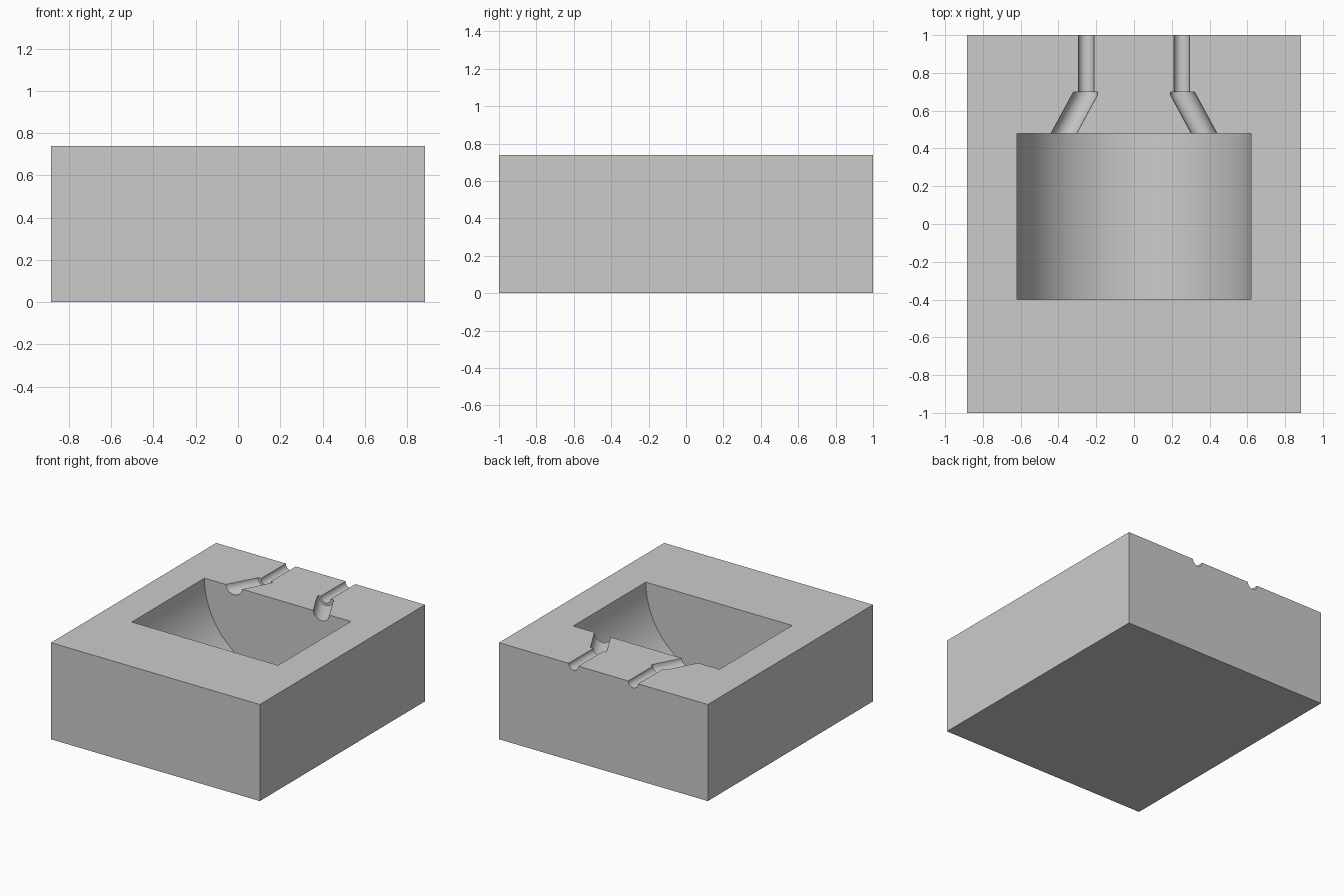
import bpy
import bmesh
from math import radians, atan2, hypot
from mathutils import Matrix, Vector

old = bpy.data.objects.get("Cube")
if old:
    bpy.data.objects.remove(old, do_unlink=True)

WIDTH, DEPTH, HEIGHT = 1.77, 2.0, 0.74
CAVITY_R, CAVITY_FRONT, CAVITY_BACK = 0.62, -0.40, 0.48
BEND_Y = 0.70

grey = bpy.data.materials.new("plain grey")
grey.use_nodes = True
grey.diffuse_color = (0.6, 0.6, 0.6, 1)
grey.node_tree.nodes["Principled BSDF"].inputs["Base Color"].default_value = (0.6, 0.6, 0.6, 1)


def make_object(name, bm):
    bmesh.ops.recalc_face_normals(bm, faces=bm.faces)
    mesh = bpy.data.meshes.new(name)
    bm.to_mesh(mesh)
    bm.free()
    mesh.materials.append(grey)
    obj = bpy.data.objects.new(name, mesh)
    bpy.context.collection.objects.link(obj)
    return obj


def rod_cutter(name, x, y0, y1, radius, sides):
    """Cylinder along y, centred on the top face of the block."""
    bm = bmesh.new()
    place = Matrix.Translation((x, (y0 + y1) / 2, HEIGHT)) @ Matrix.Rotation(radians(90), 4, "X")
    bmesh.ops.create_cone(bm, cap_ends=True, segments=sides, radius1=radius,
                          radius2=radius, depth=y1 - y0, matrix=place)
    return make_object(name, bm)


def runner_cutter(name, start, end, radius):
    """Round-ended slanted rod, cut flat where it meets the straight channel."""
    bm = bmesh.new()
    bmesh.ops.create_uvsphere(bm, u_segments=40, v_segments=20, radius=radius)
    lower = [v for v in bm.verts if v.co.z < -0.0001]
    bmesh.ops.delete(bm, geom=lower, context="VERTS")
    rim = [e for e in bm.edges if e.is_boundary]
    grown = bmesh.ops.extrude_edge_only(bm, edges=rim)["geom"]
    dx, dy = end[0] - start[0], end[1] - start[1]
    for v in grown:
        if isinstance(v, bmesh.types.BMVert):
            v.co.z -= hypot(dx, dy)
    bmesh.ops.holes_fill(bm, edges=[e for e in bm.edges if e.is_boundary])
    # Lay the rod down so that its local -z runs from start to end
    turn = Matrix.Rotation(atan2(dx, -dy), 4, "Z") @ Matrix.Rotation(radians(-90), 4, "X")
    bm.transform(Matrix.Translation((start[0], start[1], HEIGHT)) @ turn)
    bmesh.ops.bisect_plane(bm, geom=bm.verts[:] + bm.edges[:] + bm.faces[:],
                           plane_co=Vector((0, BEND_Y, 0)), plane_no=Vector((0, 1, 0)),
                           clear_outer=True)
    bmesh.ops.holes_fill(bm, edges=[e for e in bm.edges if e.is_boundary])
    return make_object(name, bm)


# Solid block
bm = bmesh.new()
bmesh.ops.create_cube(bm, size=1, matrix=Matrix.Translation((0, 0, HEIGHT / 2))
                      @ Matrix.Diagonal((WIDTH, DEPTH, HEIGHT, 1)))
block = make_object("mould_block", bm)

# Half-round cavity, then a slanted runner and a straight channel on each side
cutters = [rod_cutter("cavity_cutter", 0, CAVITY_FRONT, CAVITY_BACK, CAVITY_R, 128)]
for side, s in (("left", 1), ("right", -1)):
    cutters.append(runner_cutter(side + "_runner_cutter", (s * 0.252, BEND_Y),
                                 (s * 0.425, 0.38), 0.06))
    cutters.append(rod_cutter(side + "_channel_cutter", s * 0.253, BEND_Y - 0.02,
                              DEPTH / 2 + 0.1, 0.042, 40))

bpy.ops.object.select_all(action="DESELECT")
bpy.context.view_layer.objects.active = block
block.select_set(True)
for cutter in cutters:
    cutter.hide_render = True
    cut = block.modifiers.new(cutter.name, "BOOLEAN")
    cut.operation = "DIFFERENCE"
    cut.solver = "EXACT"
    cut.object = cutter
    bpy.ops.object.modifier_apply(modifier=cut.name)
for cutter in cutters:
    bpy.data.objects.remove(cutter, do_unlink=True)

bpy.ops.object.shade_smooth_by_angle(angle=radians(30))
